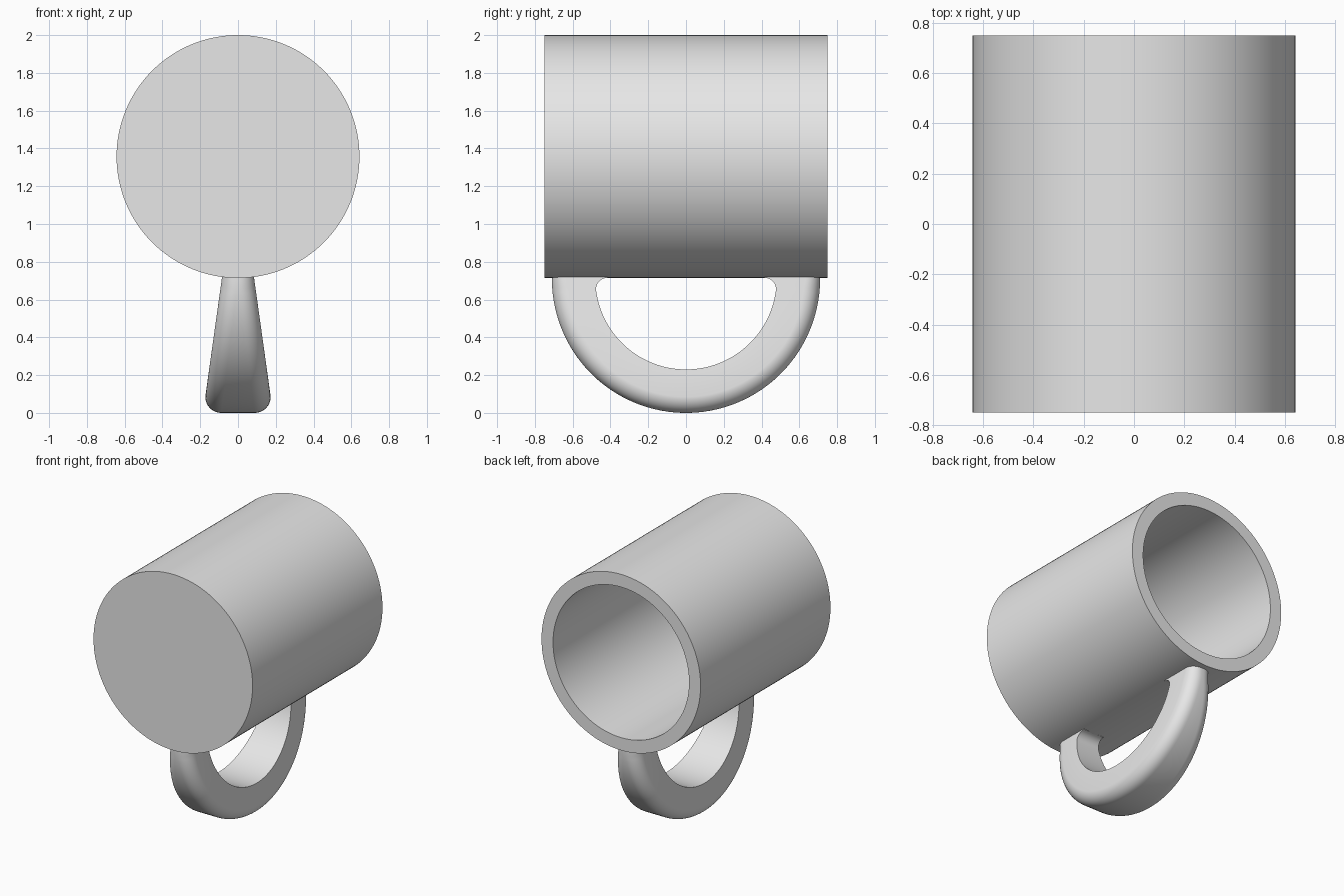
import bpy
import bmesh
from math import sin, cos, pi, radians, sqrt
from mathutils import Vector

cube = bpy.data.objects.get("Cube")
if cube:
    bpy.data.objects.remove(cube)

grey = bpy.data.materials.new("light grey")
grey.use_nodes = True
grey.diffuse_color = (0.8, 0.8, 0.8, 1)
grey.node_tree.nodes["Principled BSDF"].inputs["Base Color"].default_value = (0.8, 0.8, 0.8, 1)


def loft(name, rings, angle):
    """Skin a row of equal-length rings and cap both ends."""
    bm = bmesh.new()
    loops = [[bm.verts.new(p) for p in ring] for ring in rings]
    for a, b in zip(loops, loops[1:]):
        for i in range(len(a)):
            j = (i + 1) % len(a)
            bm.faces.new((a[i], a[j], b[j], b[i]))
    bm.faces.new(loops[0])
    bm.faces.new(loops[-1])
    bmesh.ops.recalc_face_normals(bm, faces=bm.faces)
    mesh = bpy.data.meshes.new(name)
    bm.to_mesh(mesh)
    bm.free()
    mesh.materials.append(grey)
    ob = bpy.data.objects.new(name, mesh)
    bpy.context.collection.objects.link(ob)
    bpy.ops.object.select_all(action="DESELECT")
    ob.select_set(True)
    bpy.context.view_layer.objects.active = ob
    bpy.ops.object.shade_smooth_by_angle(angle=radians(angle))
    return ob


# Mug body: lies on its side, open at the back, closed at the front
RADIUS, BORE, HALF, AXIS_Z, FLOOR = 0.643, 0.55, 0.75, 1.357, 0.093


def circle(r, y, n=128):
    return [(r * cos(2 * pi * i / n), y, AXIS_Z + r * sin(2 * pi * i / n)) for i in range(n)]


loft("mug_body", [circle(RADIUS, -HALF), circle(RADIUS, HALF),
                  circle(BORE, HALF), circle(BORE, FLOOR - HALF)], 30)

# Handle: half ring below the body, wider toward the bottom, outer edges rounded
OUTER, INNER, CENTRE_Z, FILLET, EDGE = 0.71, 0.48, 0.71, 0.06, 0.085


def half_width(z):
    return 0.085 + 0.14 * (0.715 - z)


def section(outer, inner, steps=10):
    """Cross-section from the inner edge to the rounded outer edge."""
    out, inn = Vector(outer), Vector(inner)
    d = (out - inn).normalized()
    f = min(EDGE, half_width(out.y) * 0.9)
    side = [(half_width(inn.y), inn)]
    start = out - d * f
    for i in range(steps + 1):
        a = pi / 2 * i / steps
        side.append((half_width(start.y) - f * (1 - cos(a)), start + d * f * sin(a)))
    return ([(x, p.x, p.y) for x, p in side]
            + [(-x, p.x, p.y) for x, p in reversed(side)])


# Paired outer and inner path points: embedded top, inner fillet, then arc
drop = 0.055
fy = sqrt((INNER - FILLET) ** 2 - drop ** 2)
tilt = math_tilt = Vector((fy, drop)).angle(Vector((1, 0)))
low = CENTRE_Z - OUTER * sin(tilt)
pairs = [((OUTER, 0.76), (fy, 0.76))]
for i in range(9):
    s = i / 9
    a = pi / 2 - s * (pi / 2 + tilt)
    z = 0.74 + (low - 0.74) * s
    y = sqrt(OUTER ** 2 - min(0, z - CENTRE_Z) ** 2)
    pairs.append(((y, z), (fy + FILLET * cos(a), CENTRE_Z - drop + FILLET * sin(a))))
for i in range(33):
    t = tilt + (pi / 2 - tilt) * i / 32
    pairs.append(((OUTER * cos(t), CENTRE_Z - OUTER * sin(t)),
                  (INNER * cos(t), CENTRE_Z - INNER * sin(t))))
pairs += [((-o[0], o[1]), (-n[0], n[1])) for o, n in reversed(pairs[:-1])]

loft("handle", [section(o, n) for o, n in pairs], 35)
